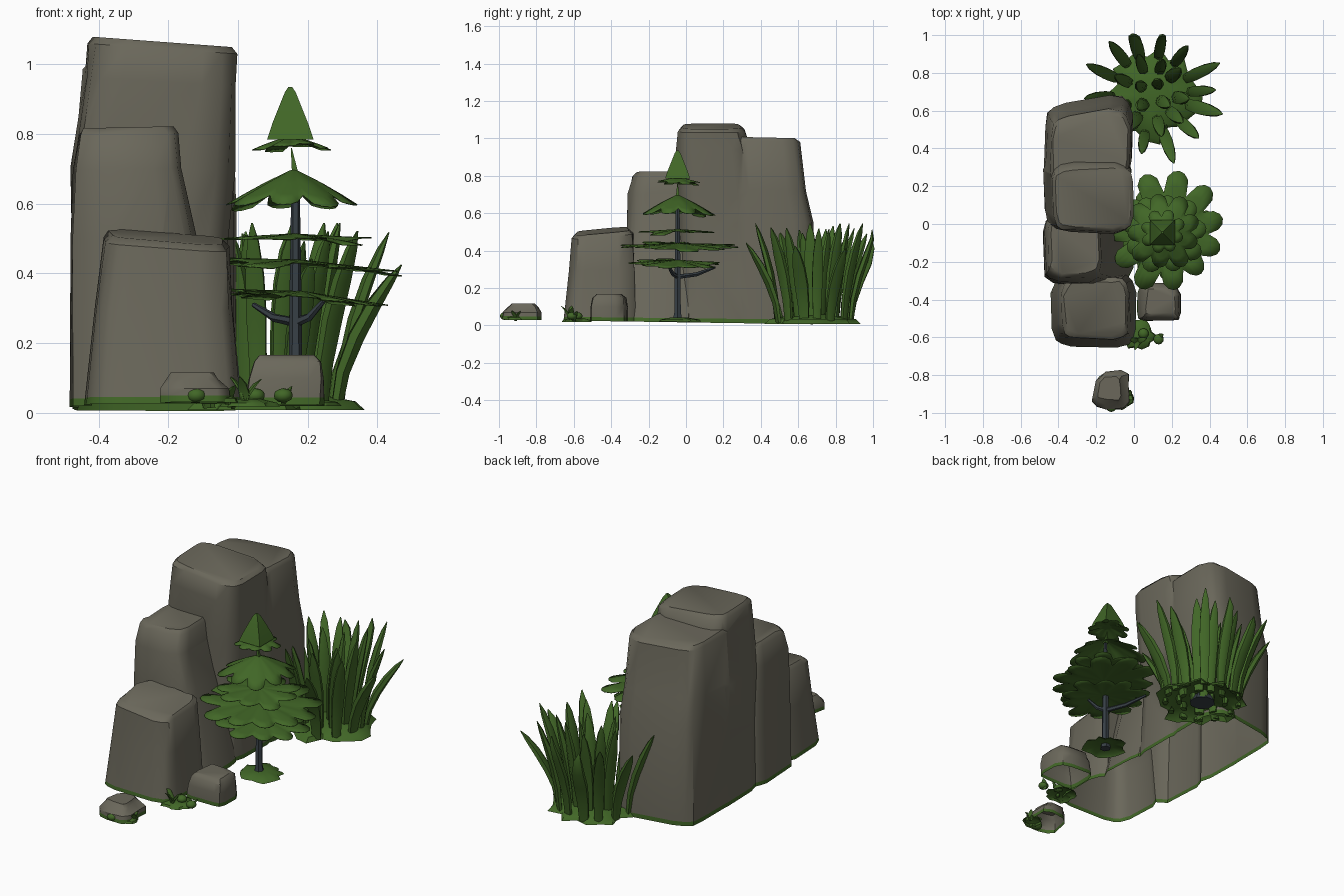
import bpy, bmesh, math, random
from mathutils import Vector

if "Cube" in bpy.data.objects:
    bpy.data.objects.remove(bpy.data.objects["Cube"])

random.seed(4)

def material(name, rgb):
    m = bpy.data.materials.new(name)
    m.diffuse_color = (*rgb, 1)
    m.use_nodes = True
    m.node_tree.nodes["Principled BSDF"].inputs["Base Color"].default_value = m.diffuse_color
    return m

STONE = material("stone", (0.145, 0.137, 0.104))
GREEN = material("leaf_green", (0.053, 0.135, 0.02))
BARK = material("dark_bark", (0.038, 0.05, 0.06))

def smooth(ob, angle):
    bpy.ops.object.select_all(action='DESELECT')
    ob.select_set(True)
    bpy.context.view_layer.objects.active = ob
    bpy.ops.object.shade_smooth_by_angle(angle=math.radians(angle))

def finish(bm, name, mat, angle=40, recalc=True):
    if recalc:
        bmesh.ops.recalc_face_normals(bm, faces=bm.faces)
    me = bpy.data.meshes.new(name)
    bm.to_mesh(me)
    bm.free()
    me.materials.append(mat)
    ob = bpy.data.objects.new(name, me)
    bpy.context.collection.objects.link(ob)
    smooth(ob, angle)
    return ob

def loft(bm, rings, bottom=True, top=True):
    vs = [[bm.verts.new(p) for p in r] for r in rings]
    n = len(vs[0])
    for a, b in zip(vs, vs[1:]):
        for i in range(n):
            j = (i + 1) % n
            bm.faces.new((a[i], a[j], b[j], b[i]))
    if bottom:
        bm.faces.new(vs[0][::-1])
    if top:
        bm.faces.new(vs[-1])

stones = []

def rock(name, *levels, tx=0, ty=0, shear=0, jit=0.007, n=16, e=0.42, inset=.015):
    """Loft of rough rounded rectangles (z, x0, x1, y0, y1) upward, with a soft shoulder on top."""
    z, x0, x1, y0, y1 = levels[-1]
    levels += ((z + inset * 1.3, x0 + inset, x1 - inset, y0 + inset * 1.5, y1 - inset * 1.5),)
    rings = []
    rough = [(random.uniform(-jit, jit), random.uniform(-jit, jit)) for _ in range(n)]
    for h, x0, x1, y0, y1 in levels:
        k, pts = max(0, h / z) ** 3, []
        for i in range(n):
            a = 2 * math.pi * (i + 0.5) / n
            c, s = math.cos(a), math.sin(a)
            dx = math.copysign(abs(c) ** e, c) * (x1 - x0) / 2
            dy = math.copysign(abs(s) ** e, s) * (y1 - y0) / 2
            dx += rough[i][0] + random.uniform(-jit, jit) * .6
            dy += rough[i][1] + random.uniform(-jit, jit) * .6
            pts.append(((x0 + x1) / 2 + dx, (y0 + y1) / 2 + dy + shear * dx,
                        h + k * (tx * dx + ty * dy)))
        rings.append(pts)
    bm = bmesh.new()
    loft(bm, rings)
    stones.append(finish(bm, name, STONE))

# Stepped boulders, fused into one hollow rock
rock("rocks", (-.03, -.475, -.01, -.03, .4), (.4, -.475, -.035, -.03, .4),
     (.7, -.475, -.008, -.04, .39), (.95, -.44, -.003, -.05, .35),
     (1.045, -.432, -.003, -.04, .315), tx=-.07)
rock("cliff_back", (-.03, -.475, -.01, .2, .665), (.55, -.475, -.01, .2, .66),
     (.72, -.465, -.012, .2, .62), (.985, -.445, -.02, .2, .59), shear=.13, ty=-.02)
rock("cliff_middle", (-.03, -.485, 0, -.33, .05), (.5, -.48, -.12, -.31, .05),
     (.7, -.475, -.165, -.305, .05), (.8, -.46, -.175, -.28, .04), tx=.02)
rock("cliff_front", (-.03, -.445, .018, -.66, -.26), (.3, -.41, -.013, -.62, -.27),
     (.485, -.385, -.025, -.61, -.28), tx=-.07, ty=.08)
rock("side_rock", (-.03, 0, .25, -.53, -.31), (.1, .02, .247, -.525, -.31),
     (.147, .04, .24, -.51, -.32), jit=.011, n=12, e=.5)
rock("small_stone", (-.03, -.215, -.015, -.99, -.785), (.07, -.21, -.025, -.98, -.785),
     (.097, -.2, -.06, -.95, -.795), jit=.013, n=12, e=.6)

rocks = stones[0]
for other in stones[1:]:
    bpy.context.view_layer.objects.active = rocks
    m = rocks.modifiers.new("fuse", 'BOOLEAN')
    m.operation, m.solver, m.object = 'UNION', 'EXACT', other
    while rocks.modifiers[0] != m:
        rocks.modifiers.remove(rocks.modifiers[0])
        m = rocks.modifiers["fuse"]
    bpy.ops.object.modifier_apply(modifier=m.name)
    bpy.data.objects.remove(other)

# Open the underside and cut a green moss band round the foot
bm = bmesh.new()
bm.from_mesh(rocks.data)
every = lambda: bm.verts[:] + bm.edges[:] + bm.faces[:]
bmesh.ops.bisect_plane(bm, geom=every(), plane_co=(0, 0, .016), plane_no=(0, .015, 1), clear_inner=True)
bmesh.ops.bisect_plane(bm, geom=every(), plane_co=(0, 0, .038), plane_no=(0, .012, 1))
for f in bm.faces:
    c = f.calc_center_median()
    f.material_index = int(c.z + .012 * c.y < .038)
bm.to_mesh(rocks.data)
bm.free()
rocks.data.materials.clear()
rocks.data.materials.append(STONE)
rocks.data.materials.append(GREEN)
smooth(rocks, 42)
bm = bmesh.new()
bm.from_mesh(rocks.data)
for f in bm.faces:  # clearing the slots may reset indices, so set the band again
    c = f.calc_center_median()
    f.material_index = int(c.z + .012 * c.y < .038)
bm.to_mesh(rocks.data)
bm.free()

# Ragged moss mats on the ground, open below
def mat(name, x, y, r, z, rise=.022, n=22):
    bm = bmesh.new()
    edge = [(r * random.uniform(.78, 1.1), 2 * math.pi * i / n) for i in range(n)]
    loft(bm, [[(x + k * q * math.cos(a), y + k * q * math.sin(a), h) for q, a in edge]
              for k, h in ((1, z), (.9, z + rise * .5), (.4, z + rise))], bottom=False)
    finish(bm, name, GREEN, recalc=False)

mat("tree_moss", .17, -.04, .12, .02)
mat("grass_mat", .1, .685, .245, .008, .05)
mat("sprout_moss", .03, -.59, .085, .018)
mat("stone_moss", -.05, -.92, .055, .03)

def tube(bm, path, radii, sides=6, flat=1.0, turn=0.0, bottom=True):
    """Sweep a polygon along a mostly upright path; flat squashes it along 'turn'."""
    path = [Vector(p) for p in path]
    rings = []
    out = Vector((math.cos(turn), math.sin(turn), 0))
    for i, (p, r) in enumerate(zip(path, radii)):
        d = (path[min(i + 1, len(path) - 1)] - path[max(i - 1, 0)]).normalized()
        side = d.cross(out).normalized()
        nor = side.cross(d)
        rings.append([p + side * r * math.cos(a) + nor * r * flat * math.sin(a)
                      for a in (2 * math.pi * (k + .5) / sides for k in range(sides))])
    loft(bm, rings, bottom)

# Grass clump: three rings of broad curved blades
bm = bmesh.new()
GX, GY = .09, .685
for count, r0, lean0, lean1, h0, h1 in ((4, .05, .04, .08, .45, .5), (9, .125, .07, .13, .43, .53),
                                        (14, .2, .1, .22, .3, .53)):
    for i in range(count):
        a = 2 * math.pi * (i + random.uniform(-.25, .25)) / count + count
        u = random.random()
        lean = lean1 + (lean0 - lean1) * u
        h = h0 + (h1 - h0) * min(1, u + .25)
        w = random.uniform(.9, 1.15)
        path = []
        for t in (0, .25, .5, .72, .9, 1):
            q = r0 + lean * t ** 1.7
            path.append((GX + q * math.cos(a), min(.995, GY + q * math.sin(a)), .015 + h * t))
        tube(bm, path, [k * w for k in (.024, .03, .035, .032, .02, .003)], 6, .6, a)
finish(bm, "grass_blades", GREEN, 50)

# Dark root under the grass
bm = bmesh.new()
tube(bm, [(GX, GY, .012), (GX, GY, .05)], (.07, .05), 8)
finish(bm, "grass_root", BARK)

# Tree trunk and branches
TX, TY = .165, -.045
bm = bmesh.new()
tube(bm, [(TX, TY, z) for z in (.02, .07, .35, .6, .68)], (.03, .02, .017, .013, .008))
for dx, dy, dz in ((-.12, .2, .05), (.08, -.05, .06)):
    tube(bm, [(TX + dx * t, TY + dy * t, .26 + dz * t * t) for t in (0, .5, 1)], (.014, .012, .007))
finish(bm, "tree_trunk", BARK)

# Foliage tiers: thin drooping umbrellas with leaf-shaped lobes
def tier(name, z, r, drop, count, tilt=0.0, sh=0.0):
    bm = bmesh.new()
    edge = []
    for i in range(count):
        s, w = random.uniform(.86, 1.06), random.uniform(-.012, .012)
        for j in range(6):
            f = j / 6
            k = .7 + .33 * math.sin(math.pi * f) ** .6
            edge.append((k * s if j else k, 2 * math.pi * (i + f) / count + z * 9, w, f))
    rings = []
    for t in (.06, .45, .75, 1):
        pts = []
        for k, a, w, f in edge:
            x, y = r * k * t * math.cos(a), r * k * t * math.sin(a)
            pts.append((TX + sh + x, TY + y, z - drop * (k * t) ** 1.1 + tilt * x
                        + t * t * (w if f else 0) + t * .008 * math.sin(math.pi * f)))
        rings.append(pts)
    loft(bm, rings, bottom=True, top=False)
    ob = finish(bm, name, GREEN, 50)
    ob.modifiers.new("thickness", 'SOLIDIFY').thickness = .003

tier("foliage_1", .35, .25, .03, 10, -.09, .02)
tier("foliage_2", .44, .305, .025, 11, -.07, .015)
tier("foliage_3", .515, .22, .025, 9, -.02, 0)
tier("foliage_4", .7, .2, .11, 9, 0, -.005)
tier("foliage_5", .795, .12, .04, 8, 0, -.012)

# Green spike and four-sided tree tip
bm = bmesh.new()
tube(bm, [(TX, TY, .68), (TX - .012, TY, .76)], (.014, .002), 4)
tube(bm, [(TX - .015, TY, z) for z in (.785, .83, .885, .92, .935)], (.094, .073, .042, .022, .008), 4)
finish(bm, "tree_tip", GREEN)

# Sprouts at the foot of the rocks
bm = bmesh.new()
for x, y, turns, size in ((.02, -.62, (.3, 2.9, 4.4), 1), (.13, -.6, (.6,), .6), (-.03, -.91, (1, 5.5), .6)):
    for a in turns:
        h = size * random.uniform(.065, .09)
        path = [(x + .05 * size * t * t * math.cos(a), y + .05 * size * t * t * math.sin(a), .025 + h * t)
                for t in (0, .4, .75, 1)]
        tube(bm, path, (.01, .018, .014, .002), 6, .4, a)
finish(bm, "sprouts", GREEN)

# Round moss tufts
for i, (x, y, r) in enumerate(((-.12, -.965, .03), (.05, -.58, .028), (.13, -.61, .028))):
    bm = bmesh.new()
    bmesh.ops.create_icosphere(bm, subdivisions=2, radius=r)
    for v in bm.verts:
        v.co = Vector((x + v.co.x, y + v.co.y, .05 + v.co.z * .75))
    finish(bm, f"moss_tuft_{i}", GREEN)
